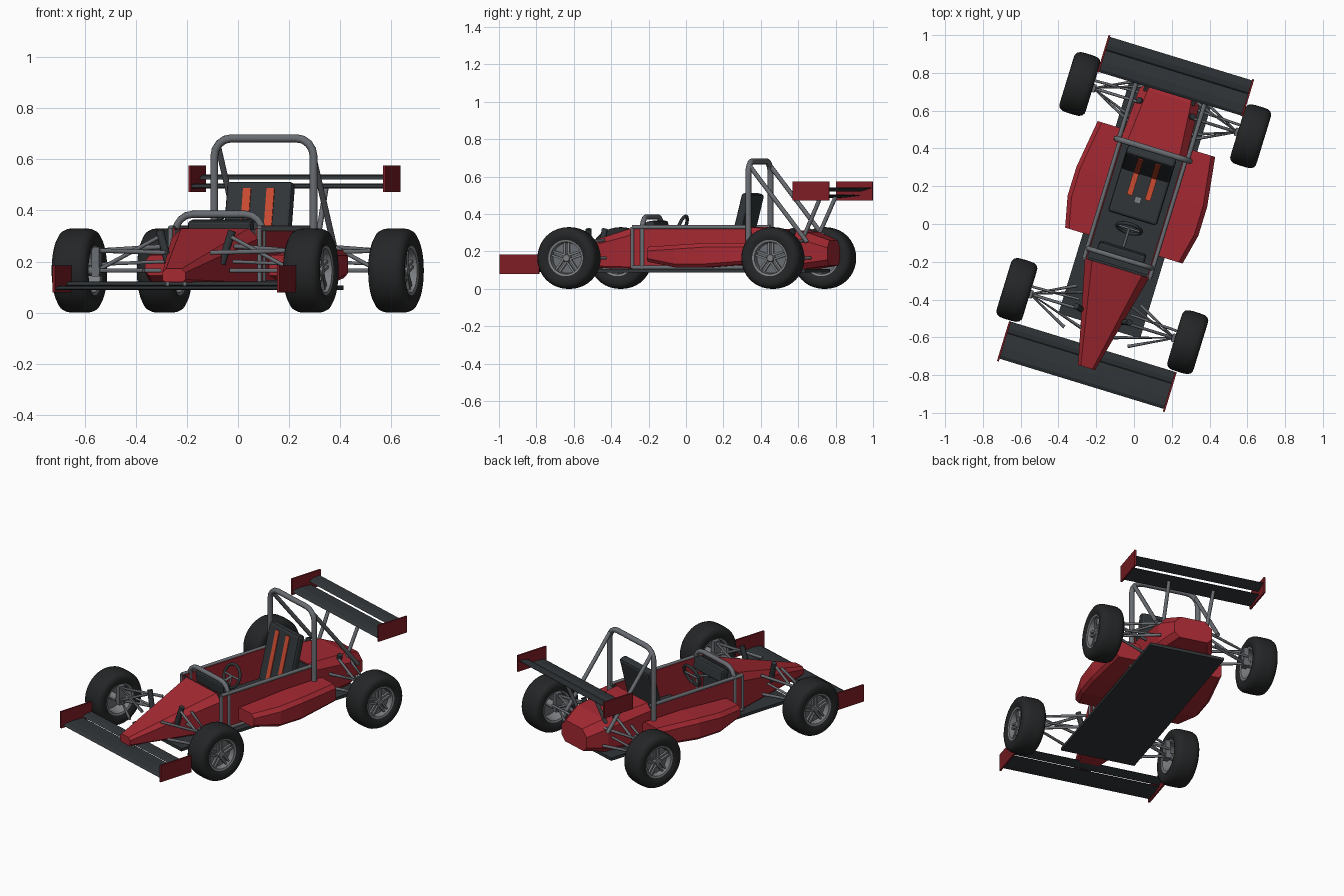
import bpy, bmesh
from math import sin, cos, pi, radians
from mathutils import Matrix, Vector

if "Cube" in bpy.data.objects:
    bpy.data.objects.remove(bpy.data.objects["Cube"])


def mat(name, r, g, b):
    m = bpy.data.materials.new(name)
    m.diffuse_color = (r, g, b, 1)
    m.use_nodes = True
    m.node_tree.nodes["Principled BSDF"].inputs["Base Color"].default_value = m.diffuse_color
    return m


RED = mat("red", 0.38, 0.022, 0.032)
RED2 = mat("dark_red", 0.2, 0.012, 0.018)
DARK = mat("carbon", 0.03, 0.036, 0.04)
RUBBER = mat("rubber", 0.018, 0.019, 0.02)
STEEL = mat("steel", 0.14, 0.15, 0.165)
RIM = mat("rim", 0.2, 0.21, 0.22)
BELT = mat("belt", 0.6, 0.07, 0.03)
# the whole car stands turned about z
PLACE = Matrix.Rotation(radians(-17), 4, 'Z') @ Matrix.Translation((-0.018, 0, 0))


def finish(name, bm, m, smooth=False):
    bmesh.ops.recalc_face_normals(bm, faces=bm.faces)
    me = bpy.data.meshes.new(name)
    bm.to_mesh(me)
    bm.free()
    me.materials.append(m)
    o = bpy.data.objects.new(name, me)
    bpy.context.collection.objects.link(o)
    o.matrix_world = PLACE
    if smooth:
        bpy.ops.object.select_all(action='DESELECT')
        o.select_set(True)
        bpy.context.view_layer.objects.active = o
        bpy.ops.object.shade_smooth_by_angle(angle=radians(40))
    return o


def skin(bm, rings, closed=False):
    rows = [[bm.verts.new(p) for p in r] for r in rings]
    n = len(rows[0])
    for a, b in zip(rows, rows[1:] + (rows[:1] if closed else [])):
        for i in range(n):
            bm.faces.new((a[i], a[(i + 1) % n], b[(i + 1) % n], b[i]))
    if not closed:
        bm.faces.new(rows[0])
        bm.faces.new(rows[-1])


def loft(name, rings, m):
    bm = bmesh.new()
    skin(bm, rings)
    return finish(name, bm, m)


def section(y, x0, x1, z0, z1, top, low):
    """rectangle across the car with cut corners (top, low = corner cuts)"""
    return [(x0 + low, y, z0), (x1 - low, y, z0), (x1, y, z0 + low), (x1, y, z1 - top),
            (x1 - top, y, z1), (x0 + top, y, z1), (x0, y, z1 - top), (x0, y, z0 + low)]


def box(name, c, size, m, tilt=0, bevel=0):
    bm = bmesh.new()
    bmesh.ops.create_cube(bm, size=1, matrix=Matrix.Translation(c) @ Matrix.Rotation(tilt, 4, 'X')
                          @ Matrix.Diagonal((*size, 1)))
    if bevel:
        bmesh.ops.bevel(bm, geom=bm.edges[:], offset=bevel, segments=2, profile=0.5, affect='EDGES')
    return finish(name, bm, m)


def tubes(name, paths, r, m=STEEL, cyclic=False):
    cu = bpy.data.curves.new(name, 'CURVE')
    cu.dimensions = '3D'
    cu.bevel_depth, cu.bevel_resolution, cu.use_fill_caps = r, 3, True
    for path in paths:
        sp = cu.splines.new('POLY')
        sp.points.add(len(path) - 1)
        for pt, p in zip(sp.points, path):
            pt.co = (*p, 1)
        sp.use_cyclic_u = cyclic
    cu.materials.append(m)
    o = bpy.data.objects.new(name, cu)
    bpy.context.collection.objects.link(o)
    o.matrix_world = PLACE
    bpy.ops.object.select_all(action='DESELECT')
    o.select_set(True)
    bpy.context.view_layer.objects.active = o
    bpy.ops.object.convert(target='MESH')
    bpy.ops.object.shade_smooth_by_angle(angle=radians(50))


def lathe(name, profile, c, m, n=40):
    bm = bmesh.new()
    skin(bm, [[(c[0] + x, c[1] + r * cos(2 * pi * i / n), c[2] + r * sin(2 * pi * i / n))
               for r, x in profile] for i in range(n)], closed=True)
    return finish(name, bm, m, True)


def hoop(hw, y, z0, z1, rad):
    right = [(hw - rad + rad * cos(a * pi / 8), y, z1 - rad + rad * sin(a * pi / 8)) for a in range(5)]
    right = [(hw, y, z0)] + right
    return right + [(-x, y, z) for x, y, z in reversed(right)]


# floor, nose and engine cover
box("floor", (0, 0.08, 0.098), (0.452, 1.3, 0.018), DARK)
loft("nose", [section(-0.80, -0.047, 0.047, 0.12, 0.172, 0.015, 0.01),
              section(-0.25, -0.178, 0.178, 0.107, 0.33, 0.04, 0.01)], RED)
loft("engine_cover", [section(0.40, -0.18, 0.18, 0.107, 0.33, 0.035, 0.01),
                      section(0.70, -0.165, 0.165, 0.107, 0.305, 0.045, 0.03),
                      section(0.82, -0.115, 0.115, 0.125, 0.26, 0.04, 0.03)], RED)

# cockpit tub
for s, side in ((-1, "left"), (1, "right")):
    box(side + "_tub_wall", (s * 0.175, 0.075, 0.218), (0.018, 0.65, 0.225), RED)
    pod = [(-0.125, 0.325, 0.145, 0.225), (0.04, 0.362, 0.115, 0.235),
           (0.2, 0.362, 0.115, 0.245), (0.465, 0.325, 0.135, 0.245)]
    loft(side + "_sidepod", [[(s * x, y, z) for x, y, z in section(v, 0.17, x1, z0, z1, 0.022, 0.018)]
                             for v, x1, z0, z1 in pod], RED)
box("firewall", (0, 0.4, 0.215), (0.35, 0.012, 0.22), DARK)
box("front_bulkhead", (0, -0.243, 0.215), (0.34, 0.012, 0.22), DARK)
box("dashboard", (0, -0.165, 0.325), (0.26, 0.055, 0.075), DARK, 0.15, 0.012)
tubes("tub_rails", [[(s * 0.182, -0.25, z), (s * 0.182, 0.41, z)] for s in (-1, 1) for z in (0.33, 0.115)], 0.011)
tubes("bulkhead_posts", [[(s * 0.182, -0.25, 0.11), (s * 0.182, -0.25, 0.33)] for s in (-1, 1)], 0.01)

# roll hoops and braces
tubes("main_roll_hoop", [hoop(0.203, 0.405, 0.1, 0.682, 0.07)], 0.016)
tubes("front_roll_hoop", [hoop(0.178, -0.195, 0.1, 0.385, 0.07)], 0.014)
tubes("hoop_braces", [[(s * 0.19, 0.41, 0.655), (s * 0.19, 0.73, 0.25)] for s in (-1, 1)], 0.012)

# seat, belts, steering
box("seat_back", (0, 0.325, 0.325), (0.27, 0.05, 0.38), DARK, radians(-14), 0.015)
box("seat_base", (0, 0.165, 0.15), (0.27, 0.28, 0.06), DARK, 0, 0.015)
for s in (-1, 1):
    box("shoulder_belt", (s * 0.048, 0.304, 0.335), (0.032, 0.014, 0.31), BELT, radians(-14))
    box("lap_belt", (s * 0.05, 0.205, 0.183), (0.03, 0.13, 0.01), BELT)
box("belt_buckle", (0, 0.127, 0.187), (0.035, 0.035, 0.016), RIM)
tilt = Matrix.Translation((0, -0.03, 0.325)) @ Matrix.Rotation(radians(-20), 4, 'X')
tubes("steering_wheel", [[tilt @ Vector((0.068 * cos(i * pi / 12), 0, 0.068 * sin(i * pi / 12)))
                          for i in range(24)]], 0.009, DARK, True)
tubes("steering_spokes", [[tilt @ Vector((0, 0, 0)), tilt @ Vector((0.068 * cos(a), 0, 0.068 * sin(a)))]
                          for a in (0, pi, -pi / 2)], 0.006)
tubes("steering_column", [[(0, -0.03, 0.325), (0, -0.2, 0.27)]], 0.008)


# wings
def wing(name, hw, y0, y1, z0, z1, t):
    prof = [(0, 0), (0.12, t * 0.6), (0.45, t * 0.7), (1, t * 0.1), (1, -t * 0.1), (0.4, -t * 0.3), (0.1, -t * 0.3)]
    loft(name, [[(x, y0 + (y1 - y0) * p, z0 + (z1 - z0) * p + q) for p, q in prof] for x in (-hw, hw)], DARK)


wing("front_wing_main", 0.455, -0.89, -0.745, 0.093, 0.1, 0.014)
wing("front_wing_flap", 0.455, -0.75, -0.685, 0.108, 0.122, 0.01)
wing("rear_wing_main", 0.395, 0.715, 0.845, 0.49, 0.5, 0.016)
wing("rear_wing_flap", 0.395, 0.835, 0.91, 0.522, 0.54, 0.012)
for s in (-1, 1):
    box("front_endplate", (s * 0.459, -0.795, 0.132), (0.01, 0.22, 0.105), RED2)
    box("rear_endplate", (s * 0.398, 0.815, 0.524), (0.01, 0.205, 0.102), RED2)
tubes("rear_wing_posts", [[(s * 0.13, 0.68, 0.25), (s * 0.137, 0.79, 0.495)] for s in (-1, 1)], 0.011)
tubes("front_wing_mounts", [[(s * 0.035, -0.77, 0.1), (s * 0.035, -0.76, 0.14)] for s in (-1, 1)], 0.008)

# wheels and suspension
R = 0.165
TYRE = [(0.095, -0.062), (0.115, -0.072), (0.14, -0.071), (0.155, -0.062), (0.163, -0.045), (R, -0.02)]
TYRE += [(r, -x) for r, x in reversed(TYRE)]
BARREL = [(0.097, -0.063), (0.097, 0.063), (0.086, 0.06), (0.08, 0.02), (0.08, -0.02), (0.086, -0.06)]
for end, cy in (("front", -0.515), ("rear", 0.625)):
    for s, side in ((-1, "left"), (1, "right")):
        label = end + "_" + side
        c = (s * 0.473, cy, R)
        lathe(label + "_tyre", TYRE, c, RUBBER)
        lathe(label + "_rim", BARREL, c, RIM)
        lathe(label + "_brake_disc", [(0.001, -0.006), (0.083, -0.006), (0.083, 0.006), (0.001, 0.006)],
              (c[0] + s * 0.02, cy, R), STEEL)
        lathe(label + "_hub", [(0.001, -0.045), (0.022, -0.045), (0.022, 0.045), (0.018, 0.052), (0.001, 0.052)]
              if s > 0 else [(0.001, 0.045), (0.022, 0.045), (0.022, -0.045), (0.018, -0.052), (0.001, -0.052)],
              c, RIM, 16)
        bm = bmesh.new()
        for k in range(5):
            for d in (-0.011, 0.011):
                bmesh.ops.create_cube(bm, size=1, matrix=Matrix.Translation((c[0] + s * 0.04, cy, R))
                                      @ Matrix.Rotation(k * 2 * pi / 5, 4, 'X')
                                      @ Matrix.Translation((0, d, 0.052)) @ Matrix.Diagonal((0.014, 0.011, 0.072, 1)))
        finish(label + "_spokes", bm, RIM)
        box(label + "_upright", (s * 0.402, cy, 0.2), (0.03, 0.045, 0.115), STEEL)
        f = end == "front"
        low, up = (s * 0.4, cy, 0.165), (s * 0.395, cy, 0.243)
        inner = 0.175 if f else 0.165
        spread = 0.115
        tubes(label + "_wishbones", [
            [(s * inner, cy - spread, 0.165), low, (s * inner, cy + spread, 0.165)],
            [(s * (0.09 if f else 0.15), cy - spread * 0.8, 0.235), up,
             (s * 0.135, cy + spread * 0.8, 0.26)]], 0.009)
        tubes(label + "_pushrod", [[low, (s * 0.15, cy, 0.295)]], 0.008)
        tubes(label + "_damper", [[(s * 0.108, cy, 0.19), (s * 0.148, cy + 0.01, 0.32)]], 0.016, DARK)
        tubes(label + "_link", [[(s * 0.4, cy + 0.04, 0.19), (s * 0.14, cy + 0.05, 0.2)]], 0.007)
        tubes(label + "_axle", [[(s * 0.43, cy, R), (s * 0.385, cy, R)]], 0.02)
